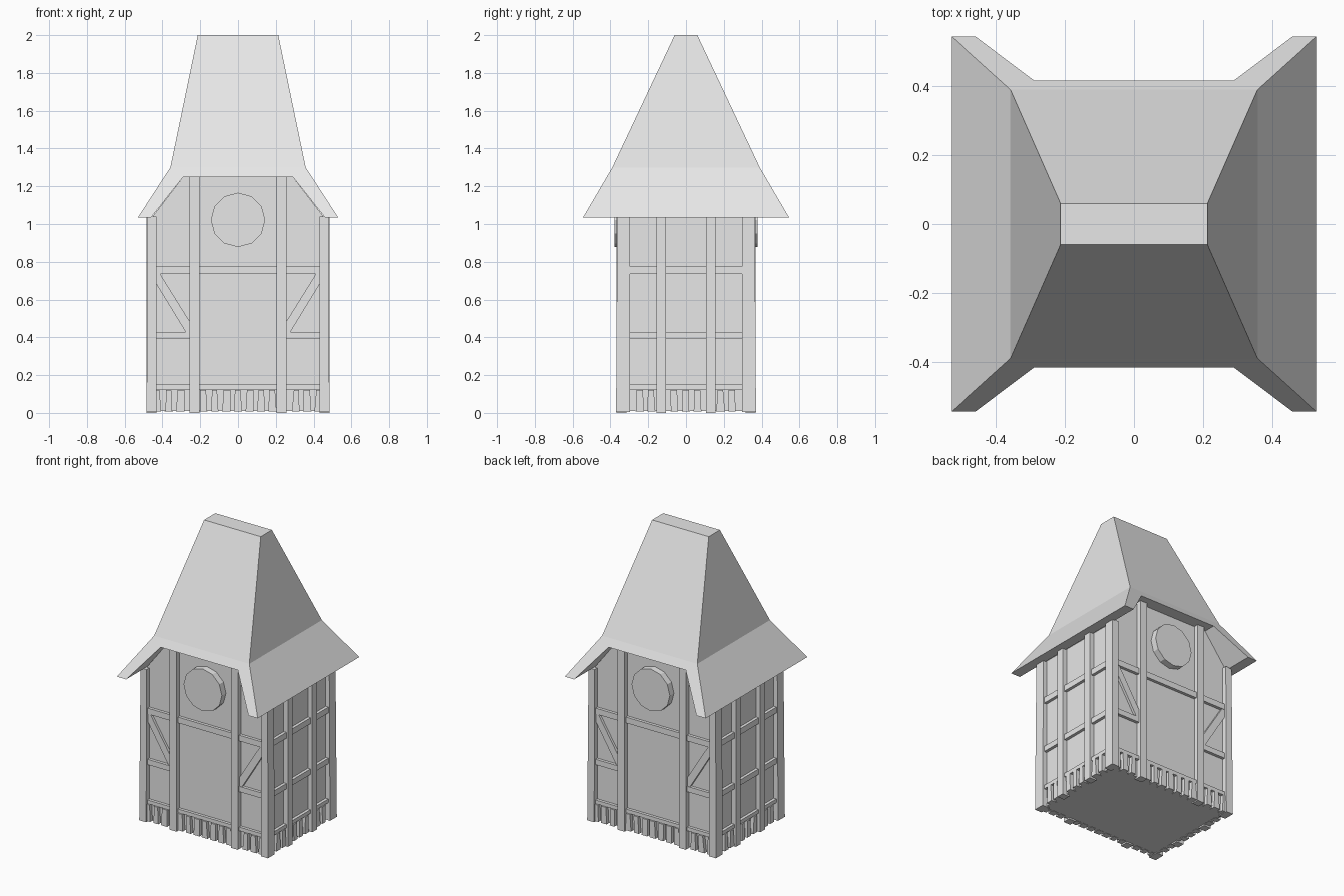
import bpy, bmesh, math, random
from mathutils import Matrix, Vector

random.seed(4)
if "Cube" in bpy.data.objects:
    bpy.data.objects.remove(bpy.data.objects["Cube"])

GREY = (0.8, 0.8, 0.8, 1)
mat = bpy.data.materials.new("plain grey")
mat.use_nodes = True
mat.diffuse_color = GREY
mat.node_tree.nodes["Principled BSDF"].inputs["Base Color"].default_value = GREY


def finish(name, bm):
    bmesh.ops.recalc_face_normals(bm, faces=bm.faces)
    mesh = bpy.data.meshes.new(name)
    bm.to_mesh(mesh)
    bm.free()
    mesh.materials.append(mat)
    ob = bpy.data.objects.new(name, mesh)
    bpy.context.collection.objects.link(ob)
    return ob


def prism(name, outline, y0, y1):
    """Extrude an (x, z) outline from y0 to y1."""
    bm = bmesh.new()
    face = bm.faces.new([bm.verts.new((x, y0, z)) for x, z in outline])
    ext = bmesh.ops.extrude_face_region(bm, geom=[face])["geom"]
    moved = [v for v in ext if isinstance(v, bmesh.types.BMVert)]
    bmesh.ops.translate(bm, verts=moved, vec=(0, y1 - y0, 0))
    return finish(name, bm)


def panel(name, outline, depth, turn, inner):
    """Raised timber on the wall facing the given quarter turn."""
    ob = prism(name, outline, -inner, -depth)
    ob.data.transform(Matrix.Rotation(turn * math.pi / 2, 4, 'Z'))
    return ob


def rect(x0, x1, z0, z1):
    return [(x0, z0), (x1, z0), (x1, z1), (x0, z1)]


# House body with clipped gables
WX, WY = 0.452, 0.335
half = [(WX, 0.01), (WX, 1.04), (0.29, 1.25)]
prism("house_body", half + [(-x, z) for x, z in reversed(half)], -WY, WY)

# Hipped, flared roof with a trapezoid opening through front and back
bm = bmesh.new()
SIDES = (-1, 1)


def corners(x, y, z):
    return {(i, j): bm.verts.new((i * x, j * y, z)) for i in SIDES for j in SIDES}


eave = corners(0.53, 0.545, 1.035)
lip = corners(0.46, 0.545, 1.035)
arch = corners(0.29, 0.417, 1.25)
kink = corners(0.358, 0.39, 1.3)
peak = corners(0.213, 0.06, 2.0)
for j in SIDES:
    bm.faces.new([eave[-1, j], lip[-1, j], arch[-1, j], arch[1, j],
                  lip[1, j], eave[1, j], kink[1, j], kink[-1, j]])
    bm.faces.new([kink[-1, j], kink[1, j], peak[1, j], peak[-1, j]])
for i in SIDES:
    for a, b in ((eave, kink), (kink, peak), (eave, lip), (lip, arch)):
        bm.faces.new([a[i, -1], a[i, 1], b[i, 1], b[i, -1]])
for ring in (peak, arch):
    bm.faces.new([ring[-1, -1], ring[1, -1], ring[1, 1], ring[-1, 1]])
finish("roof", bm)

# Corner posts, slightly wider at the foot
for i in SIDES:
    for j in SIDES:
        bm = bmesh.new()
        bmesh.ops.create_cube(bm, size=1)
        for v in bm.verts:
            flare = 0.006 if v.co.z < 0 else 0
            x = 0.478 + flare if v.co.x > 0 else 0.432
            y = 0.364 + flare if v.co.y > 0 else 0.297
            v.co = Vector((i * x, j * y, 0.004 if v.co.z < 0 else 1.04))
        finish("corner_post", bm)

# Timber framing on all four walls: front/back are even turns
for turn in range(4):
    gable = turn % 2 == 0
    wall, edge = (WY, 0.44) if gable else (WX, 0.3)
    post_x, post_w, top = (0.23, 0.026, 1.25) if gable else (0.13, 0.025, 1.04)
    inner = wall - 0.02

    for s in SIDES:
        panel("wall_post", rect(s * post_x - post_w, s * post_x + post_w, 0, top),
              wall + 0.033, turn, inner)

    # Horizontal rails
    for z0, z1 in ((0.735, 0.775), (0.125, 0.15)):
        panel("rail", rect(-edge, edge, z0, z1), wall + 0.02, turn, inner)
    if gable:
        for s in SIDES:
            panel("middle_rail", rect(*sorted((s * post_x, s * edge)), 0.39, 0.427),
                  wall + 0.02, turn, inner)
            # Diagonal brace and round gable plaque
            brace = [(0.25, 0.43), (0.275, 0.425), (0.436, 0.688),
                     (0.436, 0.74), (0.415, 0.74), (0.25, 0.475)]
            panel("brace", [(s * x, z) for x, z in brace], wall + 0.017, turn, inner)
        ring = [(0.144 * math.cos(math.tau * k / 12), 1.022 + 0.144 * math.sin(math.tau * k / 12))
                for k in range(12)]
        panel("round_plaque", ring, wall + 0.044, turn, inner)
    else:
        panel("middle_rail", rect(-edge, edge, 0.39, 0.427), wall + 0.02, turn, inner)

    # Uneven short planks around the base
    gap = 0.061
    count = int(edge / gap)
    for k in range(-count, count + 1):
        x = k * gap
        if abs(abs(x) - post_x) < post_w + 0.012:
            continue
        low = 0.02 + random.uniform(-0.003, 0.003)
        high = 0.016 + random.uniform(-0.003, 0.003)
        lean = random.uniform(-0.005, 0.005)
        panel("base_plank", [(x - low, 0.008), (x + low, 0.008),
                             (x + lean + high, 0.122), (x + lean - high, 0.122)],
              wall + 0.024, turn, inner)
